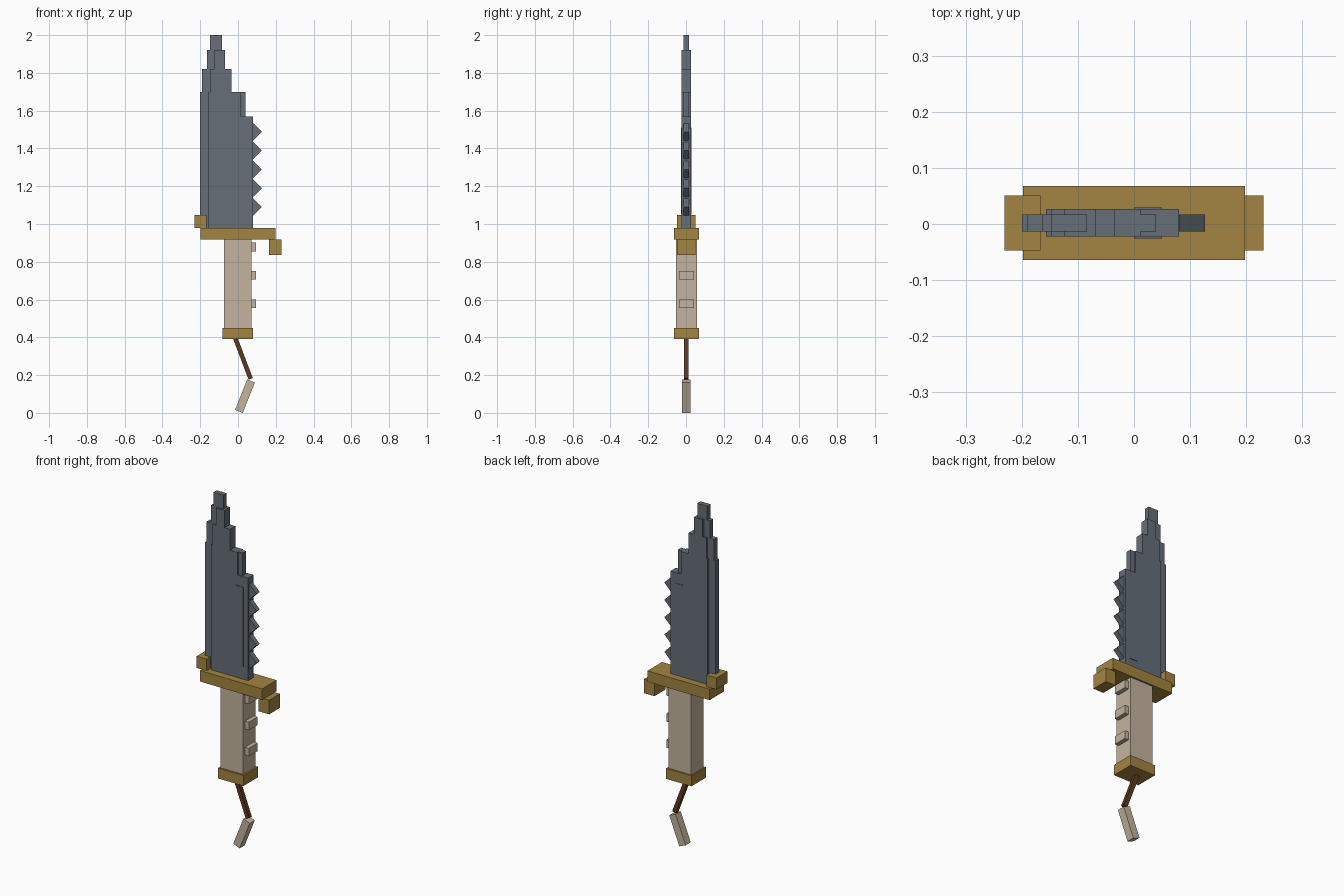
import bpy, math

if "Cube" in bpy.data.objects:
    bpy.data.objects.remove(bpy.data.objects["Cube"])

YC = 0.002  # depth centre line


def material(name, hex_rgb):
    def lin(c):
        return c / 12.92 if c <= 0.04045 else ((c + 0.055) / 1.055) ** 2.4
    m = bpy.data.materials.new(name)
    m.diffuse_color = [lin(int(hex_rgb[i:i + 2], 16) / 255) for i in (0, 2, 4)] + [1]
    m.use_nodes = True
    m.node_tree.nodes["Principled BSDF"].inputs["Base Color"].default_value = m.diffuse_color
    return m


steel = material("steel", "666E78")
brass = material("brass", "A48441")
bone = material("bone", "C4B49D")
leather = material("leather", "5F3920")


def box(name, mat, x0, x1, z0, z1, half_y, angle=0.0):
    """Box from x/z extents and half depth, optionally turned about y."""
    bpy.ops.mesh.primitive_cube_add(size=1)
    o = bpy.context.object
    o.name = name
    o.data.materials.append(mat)
    o.scale = (x1 - x0, 2 * half_y, z1 - z0)
    o.location = ((x0 + x1) / 2, YC, (z0 + z1) / 2)
    o.rotation_euler = (0, angle, 0)
    return o


def bar(name, mat, top, bottom, width, half_y):
    """Square bar between two points in the x-z plane."""
    dx, dz = top[0] - bottom[0], top[1] - bottom[1]
    cx, cz = (top[0] + bottom[0]) / 2, (top[1] + bottom[1]) / 2
    h = math.hypot(dx, dz) / 2
    return box(name, mat, cx - width / 2, cx + width / 2, cz - h, cz + h,
               half_y, math.atan2(dx, dz))


# Blade body, stepping in towards the tip
for x0, x1, z0, z1 in [(-0.157, 0.08, 0.98, 1.57), (-0.157, 0.012, 1.57, 1.70),
                       (-0.148, -0.035, 1.70, 1.82), (-0.125, -0.069, 1.82, 1.92)]:
    box("blade_body", steel, x0, x1, z0, z1, 0.0245)

# Thin cutting edge, tip and spine step
for name, x0, x1, z0, z1 in [("cutting_edge", -0.20, -0.157, 0.98, 1.70),
                             ("cutting_edge", -0.19, -0.148, 1.70, 1.82),
                             ("cutting_edge", -0.164, -0.125, 1.82, 1.92),
                             ("blade_tip", -0.147, -0.084, 1.92, 2.0),
                             ("spine_step", 0.012, 0.039, 1.57, 1.70)]:
    box(name, steel, x0, x1, z0, z1, 0.015)

# Raised panel on both blade faces
box("blade_panel", steel, 0.0, 0.05, 1.05, 1.51, 0.0275)

# Saw teeth: cubes turned to stand on edge
for i in range(5):
    z, r = 1.09 + i * 0.0995, 0.032
    box("saw_tooth", steel, 0.081 - r, 0.081 + r, z - r, z + r, 0.015, math.pi / 4)

# Guard with opposed quillons
box("guard", brass, -0.198, 0.198, 0.917, 0.98, 0.066)
box("upper_quillon", brass, -0.231, -0.167, 0.98, 1.047, 0.049)
# The quillons overlap the guard ends
box("lower_quillon", brass, 0.165, 0.231, 0.836, 0.917, 0.049)

# Grip, finger ridges and pommel
box("grip", bone, -0.074, 0.071, 0.45, 0.917, 0.056)
for z in (0.578, 0.728, 0.878):
    box("grip_ridge", bone, 0.071, 0.096, z - 0.023, z + 0.023, 0.04)
box("pommel", brass, -0.082, 0.08, 0.39, 0.45, 0.066)

# Hanging cord and bead
bar("cord", leather, (-0.016, 0.40), (0.067, 0.18), 0.024, 0.012)
bar("bead", bone, (0.069, 0.169), (0.005, 0.008), 0.044, 0.023)
